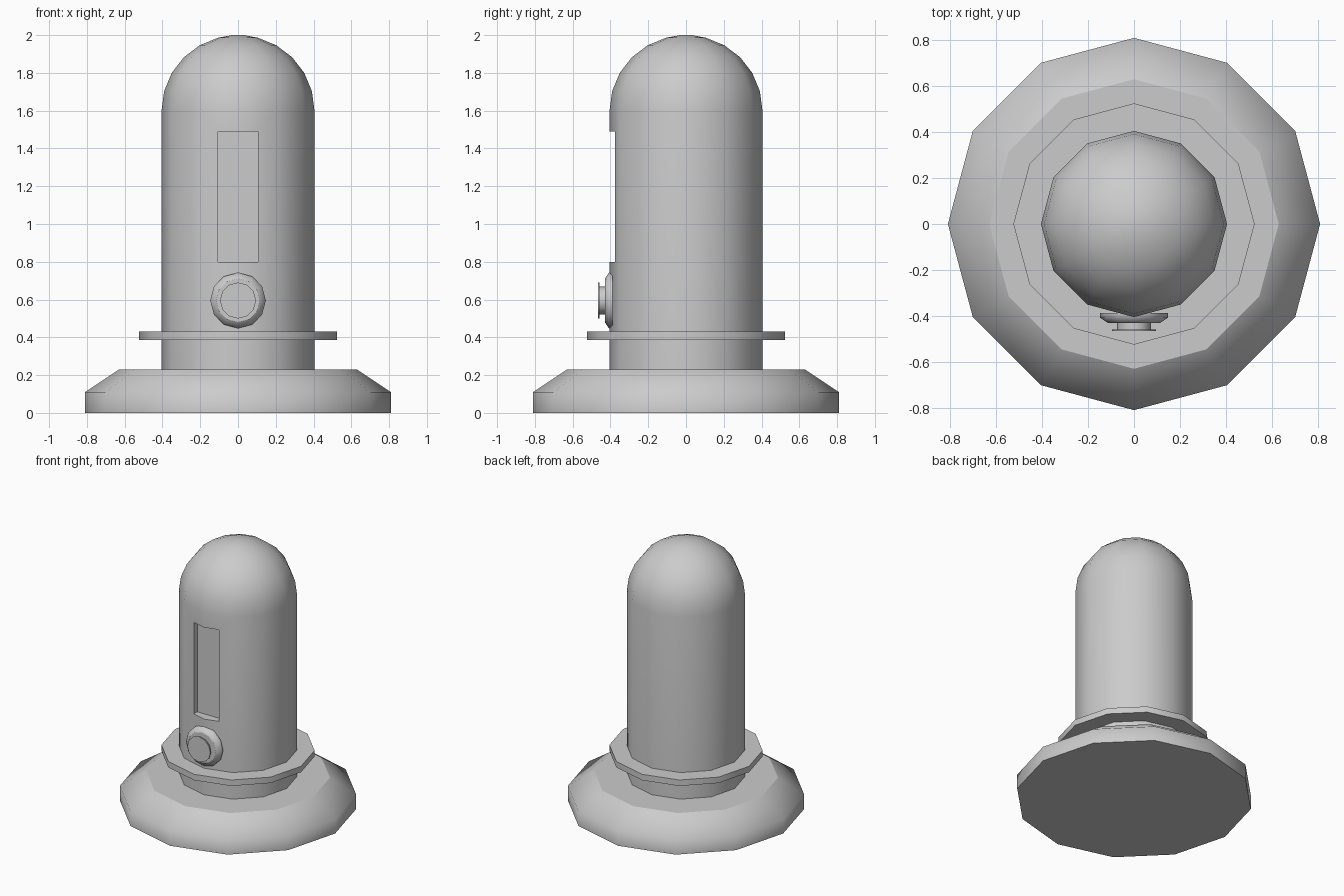
import bpy, bmesh
from math import sin, cos, pi, radians
from mathutils import Matrix

if "Cube" in bpy.data.objects:
    bpy.data.objects.remove(bpy.data.objects["Cube"])

SIDES = 12


def lathe(name, profile, smooth_top=False, matrix=None):
    """Turn (radius, height) points round z: smooth walls, flat end caps."""
    bm = bmesh.new()
    rings = [[bm.verts.new((r * cos(2 * pi * i / SIDES), r * sin(2 * pi * i / SIDES), z))
              for i in range(SIDES)] for r, z in profile]
    for a, b in zip(rings, rings[1:]):
        for i in range(SIDES):
            j = (i + 1) % SIDES
            bm.faces.new((a[i], a[j], b[j], b[i])).smooth = True
    bm.faces.new(rings[0][::-1])
    bm.faces.new(rings[-1]).smooth = smooth_top
    if matrix:
        bm.transform(matrix)
    bm.normal_update()
    mesh = bpy.data.meshes.new(name)
    bm.to_mesh(mesh)
    bm.free()
    ob = bpy.data.objects.new(name, mesh)
    bpy.context.collection.objects.link(ob)
    return ob


R = 0.405
foot = [(0.81, 0), (0.81, 0.11), (0.63, 0.23)]
flange = [(0.525, 0.385), (0.525, 0.43)]

# Base and collar
lathe("base", foot)
lathe("collar", flange)

# Domed column
dome = [(R * cos(radians(a)), 1.6 + 0.4 * sin(radians(a))) for a in range(0, 76, 15)]
dome.append((0.03, 2.0))
column = lathe("column", [(R, 0.2)] + dome, smooth_top=True)

# Recessed slot in the front of the column
bpy.ops.mesh.primitive_cube_add(size=1, location=(0, -0.435, 1.145))
cutter = bpy.context.object
cutter.name = "slot_cutter"
cutter.scale = (0.21, 0.2, 0.69)
cutter.hide_render = True
cut = column.modifiers.new("slot", 'BOOLEAN')
cut.operation = 'DIFFERENCE'
cut.solver = 'EXACT'
cut.object = cutter
bpy.ops.object.select_all(action='DESELECT')
bpy.context.view_layer.objects.active = column
column.select_set(True)
bpy.ops.object.modifier_apply(modifier="slot")
bpy.data.objects.remove(cutter)

# Front knob: a small copy of the foot, stem and collar facing -y
to_front = (Matrix.Translation((0, -0.388, 0.595))
            @ Matrix.Rotation(pi / 2, 4, 'X') @ Matrix.Scale(0.182, 4))
lathe("knob_base", foot, matrix=to_front)
lathe("knob_stem", [(R, 0.2), (R, 0.41)], matrix=to_front)
lathe("knob_cap", flange, matrix=to_front)
